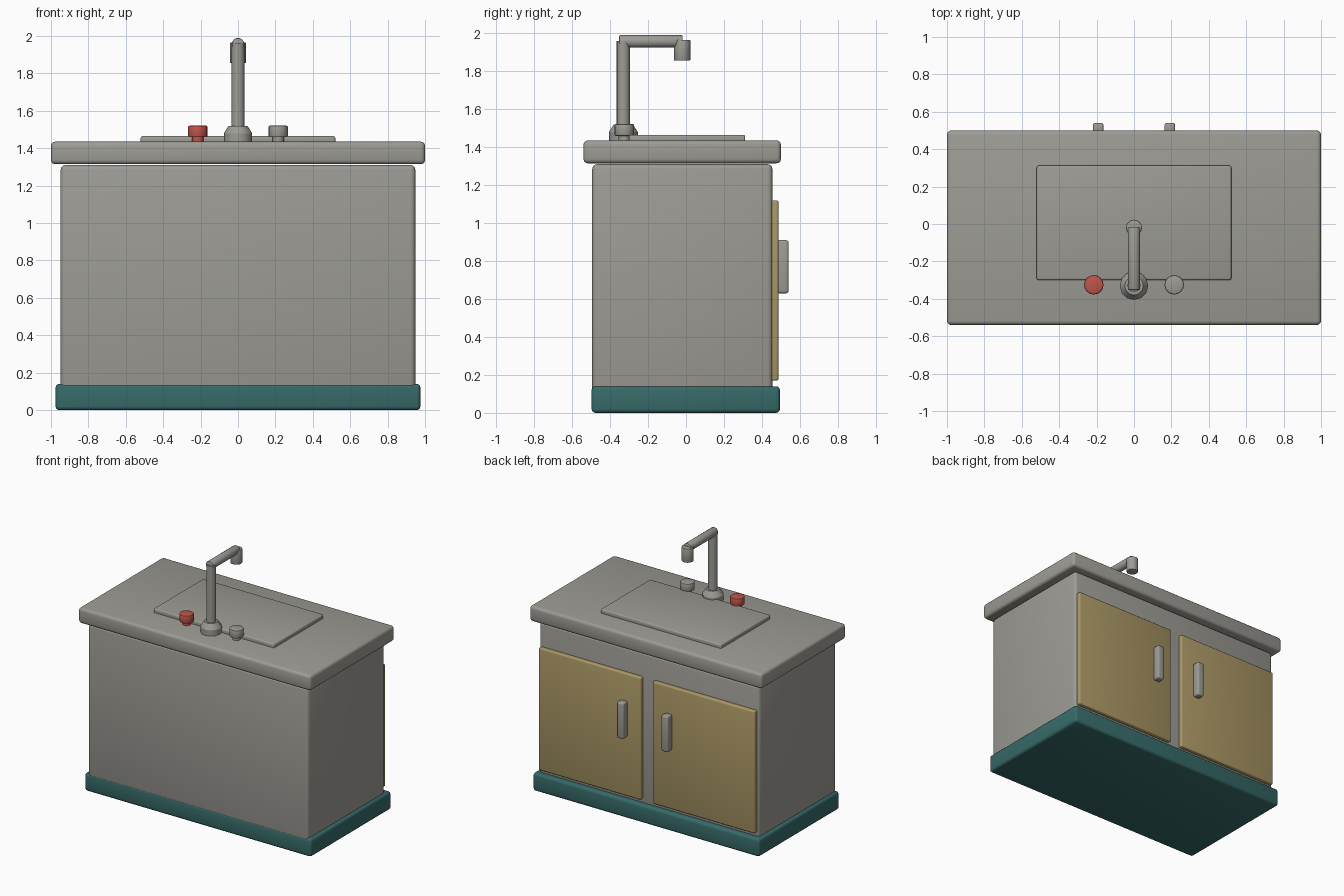
import bpy
import math

cube = bpy.data.objects.get("Cube")
if cube:
    bpy.data.objects.remove(cube, do_unlink=True)


def material(name, rgb):
    mat = bpy.data.materials.new(name)
    mat.use_nodes = True
    mat.diffuse_color = (*rgb, 1)
    mat.node_tree.nodes["Principled BSDF"].inputs["Base Color"].default_value = (*rgb, 1)
    return mat


GREY = material("warm grey", (0.34, 0.33, 0.30))
TEAL = material("dark teal", (0.037, 0.145, 0.14))
TAN = material("tan wood", (0.40, 0.31, 0.13))
RED = material("red", (0.52, 0.09, 0.07))


def finish(name, mat, bevel, segments):
    obj = bpy.context.object
    obj.name = name
    obj.data.materials.append(mat)
    bpy.ops.object.transform_apply(location=False, rotation=True, scale=True)
    if bevel:
        mod = obj.modifiers.new("Bevel", "BEVEL")
        mod.width = bevel
        mod.segments = segments
        mod.limit_method = "ANGLE"
        bpy.ops.object.modifier_apply(modifier=mod.name)
    bpy.ops.object.shade_smooth_by_angle(angle=math.radians(35))
    return obj


def box(name, x, y, z, mat, bevel=0.01, segments=3):
    """Rounded box spanning the given (low, high) ranges."""
    spans = (x, y, z)
    bpy.ops.mesh.primitive_cube_add(size=1, location=[(a + b) / 2 for a, b in spans])
    bpy.context.object.scale = [b - a for a, b in spans]
    return finish(name, mat, bevel, segments)


def tube(name, center, r1, length, mat, r2=None, bevel=0.0, sides=16, rotation=(0, 0, 0)):
    bpy.ops.mesh.primitive_cone_add(vertices=sides, radius1=r1, radius2=r2 or r1,
                                    depth=length, location=center, rotation=rotation)
    return finish(name, mat, bevel, 2)


# Cabinet body, plinth and worktop
box("plinth", (-0.975, 0.975), (-0.497, 0.495), (0, 0.14), TEAL, 0.02)
box("cabinet", (-0.948, 0.948), (-0.494, 0.455), (0.08, 1.31), GREY, 0.025)
box("worktop", (-1, 1), (-0.54, 0.5), (1.315, 1.435), GREY, 0.022)
box("basin_cover", (-0.52, 0.52), (-0.3, 0.312), (1.42, 1.465), GREY, 0.01)

# Two doors with upright handles
for side, s in (("left", 1), ("right", -1)):
    box(side + "_door", sorted((s * 0.05, s * 0.93)), (0.44, 0.487), (0.17, 1.12), TAN, 0.01)
    box(side + "_handle", sorted((s * 0.163, s * 0.22)), (0.48, 0.54), (0.63, 0.91), GREY, 0.012)

# Tap: flared foot, column, spout arm and nozzle
Y = -0.33
tube("tap_foot", (0, Y, 1.455), 0.076, 0.05, GREY, sides=12)
tube("tap_collar", (0, Y, 1.5), 0.076, 0.04, GREY, r2=0.05, sides=12)
tube("tap_column", (0, Y, 1.735), 0.035, 0.45, GREY)
tube("tap_arm", (0, -0.185, 1.957), 0.033, 0.335, GREY, bevel=0.006,
     rotation=(math.pi / 2, 0, 0))
tube("tap_nozzle", (0, -0.02, 1.91), 0.043, 0.11, GREY, bevel=0.005)

# Hot and cold knobs on short stems
for name, x, mat in (("hot", -0.215, RED), ("cold", 0.215, GREY)):
    tube(name + "_stem", (x, Y + 0.005, 1.445), 0.03, 0.04, mat)
    tube(name + "_knob", (x, Y + 0.005, 1.49), 0.052, 0.062, mat, bevel=0.008)
